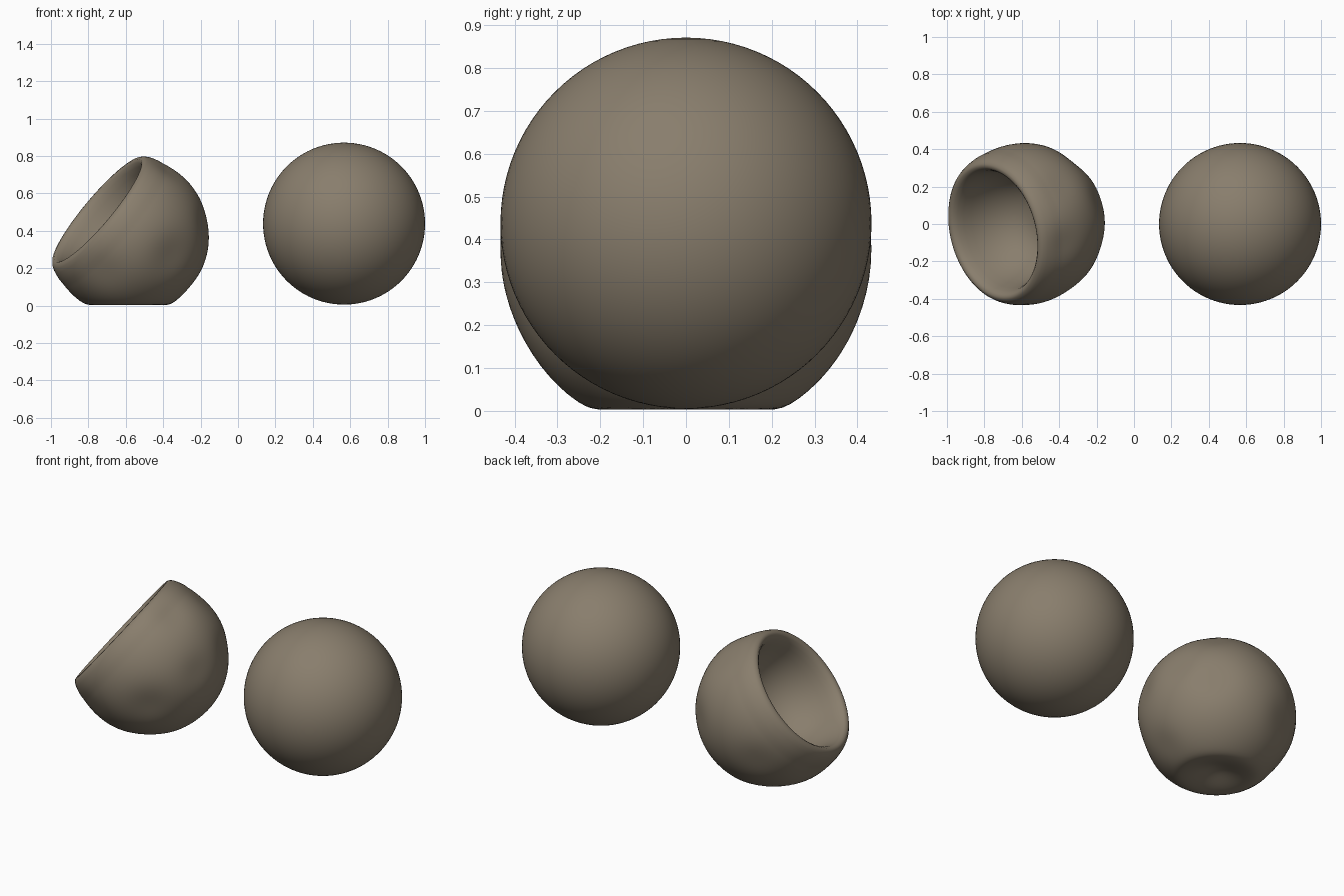
import bpy, bmesh, math
from mathutils import Vector

if "Cube" in bpy.data.objects:
    bpy.data.objects.remove(bpy.data.objects["Cube"])

mat = bpy.data.materials.new("warm grey brown")
mat.diffuse_color = (0.25, 0.208, 0.152, 1)
mat.use_nodes = True
mat.node_tree.nodes["Principled BSDF"].inputs["Base Color"].default_value = mat.diffuse_color


def make_object(name, verts, faces, loc):
    me = bpy.data.meshes.new(name)
    me.from_pydata(verts, [], faces)
    bm = bmesh.new()
    bm.from_mesh(me)
    bmesh.ops.recalc_face_normals(bm, faces=bm.faces)
    bm.to_mesh(me)
    bm.free()
    ob = bpy.data.objects.new(name, me)
    bpy.context.collection.objects.link(ob)
    ob.location = loc
    me.materials.append(mat)
    me.polygons.foreach_set("use_smooth", [True] * len(me.polygons))
    return ob


def lathe(profile, n):
    """Revolve (radius, height) points round z; both ends close on the axis."""
    verts = [Vector((0, 0, profile[0][1]))]
    for r, h in profile[1:-1]:
        verts += [Vector((r * math.cos(2 * math.pi * i / n),
                          r * math.sin(2 * math.pi * i / n), h)) for i in range(n)]
    verts.append(Vector((0, 0, profile[-1][1])))
    rings, last = len(profile) - 2, len(verts) - 1
    faces = []
    for i in range(n):
        j = (i + 1) % n
        faces.append((0, 1 + i, 1 + j))
        for k in range(rings - 1):
            a, b = 1 + k * n, 1 + (k + 1) * n
            faces.append((a + i, b + i, b + j, a + j))
        a = 1 + (rings - 1) * n
        faces.append((a + j, a + i, last))
    return verts, faces


R = 0.433

# full round ball
prof = [(R * math.sin(math.pi * k / 48), R * math.cos(math.pi * k / 48)) for k in range(49)]
make_object("inflated_ball", *lathe(prof, 96), (0.567, 0, 0.438))

# deflated ball: pushed-in cap, broad rounded lip, then the remaining sphere
prof = [(0, -0.15), (0.06, -0.148), (0.12, -0.138), (0.175, -0.114), (0.225, -0.07),
        (0.265, -0.012), (0.292, 0.05), (0.308, 0.105), (0.318, 0.15), (0.328, 0.182),
        (0.34, 0.204), (0.355, 0.215), (0.371, 0.213), (0.386, 0.2), (0.398, 0.18),
        (0.408, 0.155), (0.416, 0.13)]
start = math.atan2(0.42, 0.105)
prof += [(R * math.sin(a), R * math.cos(a)) for a in
         [start + (math.pi - start) * k / 36 for k in range(37)]]
verts, faces = lathe(prof, 96)
axis = Vector((-0.75, -0.2, 0.63)).normalized()
rot = Vector((0, 0, 1)).rotation_difference(axis)
center = Vector((-0.588, 0, 0.372))

# shallow dents: direction, depth, angular width
dents = [((0.55, -0.8, -0.25), 0.02, 0.28), ((0.9, -0.28, 0.15), 0.010, 0.22),
         ((0.88, 0.3, 0.25), 0.010, 0.22), ((0.6, 0.75, 0.0), 0.012, 0.25),
         ((0.5, -0.25, 0.83), 0.012, 0.22), ((-0.3, -0.85, -0.45), 0.010, 0.25),
         ((-0.35, 0.88, -0.3), 0.012, 0.26), ((0.45, 0.5, 0.75), 0.010, 0.24),
         ((0.75, -0.1, -0.65), 0.008, 0.22), ((-0.75, 0.3, -0.6), 0.010, 0.22)]
dents = [(Vector(d).normalized(), h, w) for d, h, w in dents]
floor = -0.004 - center.z
out = []
for v in verts:
    p = rot @ v
    if v.length > 0.405:
        u = p.normalized()
        for d, h, w in dents:
            p -= u * h * math.exp(-(u.angle(d) / w) ** 2)
        # flat resting ring with a hollow in its middle
        if p.z < floor + 0.05:
            rr = math.hypot(p.x, p.y)
            t = floor + 0.05 * math.exp(-(rr / 0.13) ** 2)
            p.z = t + 0.01 * math.log(1 + math.exp(min(50, (p.z - t) / 0.01)))
    out.append(p)
make_object("deflated_ball", out, faces, center)
